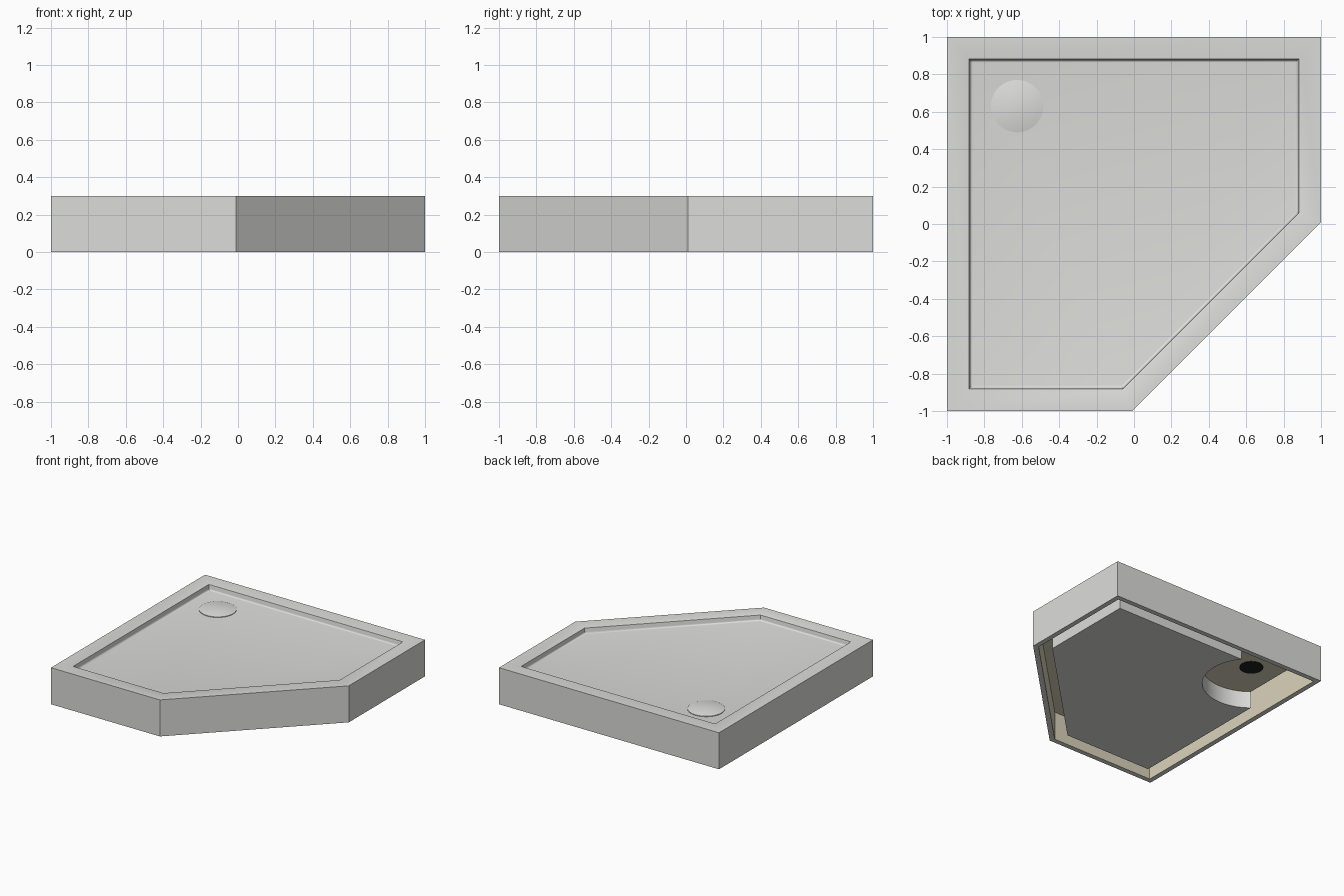
import bpy, bmesh, math
from mathutils import Vector

if "Cube" in bpy.data.objects:
    bpy.data.objects.remove(bpy.data.objects["Cube"], do_unlink=True)


def make_material(name, rgb):
    mat = bpy.data.materials.new(name)
    mat.use_nodes = True
    mat.diffuse_color = (*rgb, 1)
    bsdf = next(n for n in mat.node_tree.nodes if n.type == "BSDF_PRINCIPLED")
    bsdf.inputs["Base Color"].default_value = (*rgb, 1)
    return mat


WHITE = make_material("white acrylic", (0.72, 0.72, 0.70))
BEIGE = make_material("beige backing", (0.70, 0.65, 0.49))
DARK = make_material("dark hole", (0.01, 0.013, 0.013))

# Plan of the tray: a square with its front left corner cut off
PLAN = [Vector(p) for p in ((-1, -1), (-0.01, -1), (1, 0.01), (1, 1), (-1, 1))]
DRAIN = Vector((-0.625, 0.63, 0))
FLOOR = 0.255


def inset(distance):
    """Plan outline moved inwards by an even distance."""
    ring = []
    for i, p in enumerate(PLAN):
        a = (p - PLAN[i - 1]).normalized()
        b = (PLAN[(i + 1) % len(PLAN)] - p).normalized()
        na, nb = Vector((-a.y, a.x)), Vector((-b.y, b.x))
        ring.append(p + (na + nb) * distance / (1 + na.dot(nb)))
    return ring


def loft(name, profile, materials, backing=()):
    """Closed solid through outlines given as (inset, height)."""
    bm = bmesh.new()
    rings = [[bm.verts.new((p.x, p.y, z)) for p in inset(d)] for d, z in profile]
    bm.faces.new(rings[0][::-1]).material_index = 1 if "cap" in backing else 0
    bm.faces.new(rings[-1])
    n = len(PLAN)
    for k, (lo, hi) in enumerate(zip(rings, rings[1:])):
        for i in range(n):
            j = (i + 1) % n
            face = bm.faces.new((lo[i], lo[j], hi[j], hi[i]))
            face.material_index = 1 if k in backing else 0
    bmesh.ops.recalc_face_normals(bm, faces=bm.faces)
    return finish(name, bm, materials)


def finish(name, bm, materials):
    mesh = bpy.data.meshes.new(name)
    bm.to_mesh(mesh)
    bm.free()
    for mat in materials:
        mesh.materials.append(mat)
    obj = bpy.data.objects.new(name, mesh)
    bpy.context.collection.objects.link(obj)
    return obj


def activate(obj):
    bpy.ops.object.select_all(action="DESELECT")
    obj.select_set(True)
    bpy.context.view_layer.objects.active = obj


def smooth(obj):
    activate(obj)
    bpy.ops.object.shade_smooth_by_angle(angle=math.radians(35))


def cylinder(name, radius, bottom, top, mat):
    bm = bmesh.new()
    bmesh.ops.create_cone(bm, cap_ends=True, segments=64, radius1=radius,
                          radius2=radius, depth=top - bottom)
    bmesh.ops.translate(bm, verts=bm.verts,
                        vec=DRAIN + Vector((0, 0, (bottom + top) / 2)))
    return finish(name, bm, [mat])


# Tray shell: hollow skirt, flat rim and a basin with a filleted foot
fillet = 0.014
profile = [(0.04, 0.235), (0.04, 0), (0, 0), (0, 0.3), (0.113, 0.3), (0.118, 0.297)]
for step in range(6):
    t = math.pi / 2 * step / 5
    profile.append((0.123 + fillet * (1 - math.cos(t)),
                    FLOOR + fillet * (1 - math.sin(t))))
tray = loft("tray_shell", profile, [WHITE, BEIGE], backing=("cap", 0))
smooth(tray)

# Base block under the basin, with a round recess around the drain
base = loft("base_block", [(0.14, 0.005), (0.14, 0.24)], [WHITE, BEIGE])
cutter = cylinder("recess_cutter", 0.37, -0.1, 0.145, WHITE)
cutter.hide_render = True
cut = base.modifiers.new("recess", "BOOLEAN")
cut.operation = "DIFFERENCE"
cut.solver = "EXACT"
cut.object = cutter
activate(base)
bpy.ops.object.modifier_apply(modifier=cut.name)
bpy.data.objects.remove(cutter, do_unlink=True)
for face in base.data.polygons:
    recess_ceiling = face.normal.z < -0.9 and face.center.z > 0.1
    face.material_index = 1 if recess_ceiling else 0
smooth(base)

# Drain outlet seen from below
cylinder("drain_outlet", 0.09, 0.141, 0.147, DARK)

# Drain cover: a low dome on a thin edge
bm = bmesh.new()
radius, edge, rise = 0.14, 0.005, 0.016
outline = [(radius, -0.005), (radius, edge)]
for step in range(1, 8):
    t = step / 8
    outline.append((radius * (1 - t), edge + rise * (1 - (1 - t) ** 2)))
outline.append((0, edge + rise))
verts = [bm.verts.new(DRAIN + Vector((r, 0, FLOOR + z))) for r, z in outline]
edges = [bm.edges.new(pair) for pair in zip(verts, verts[1:])]
bmesh.ops.spin(bm, geom=verts + edges, cent=DRAIN, axis=(0, 0, 1),
               angle=2 * math.pi, steps=48)
bmesh.ops.remove_doubles(bm, verts=bm.verts, dist=0.0005)
bmesh.ops.recalc_face_normals(bm, faces=bm.faces)
if sum(f.normal.z for f in bm.faces) < 0:
    bmesh.ops.reverse_faces(bm, faces=bm.faces)
smooth(finish("drain_cover", bm, [WHITE]))
